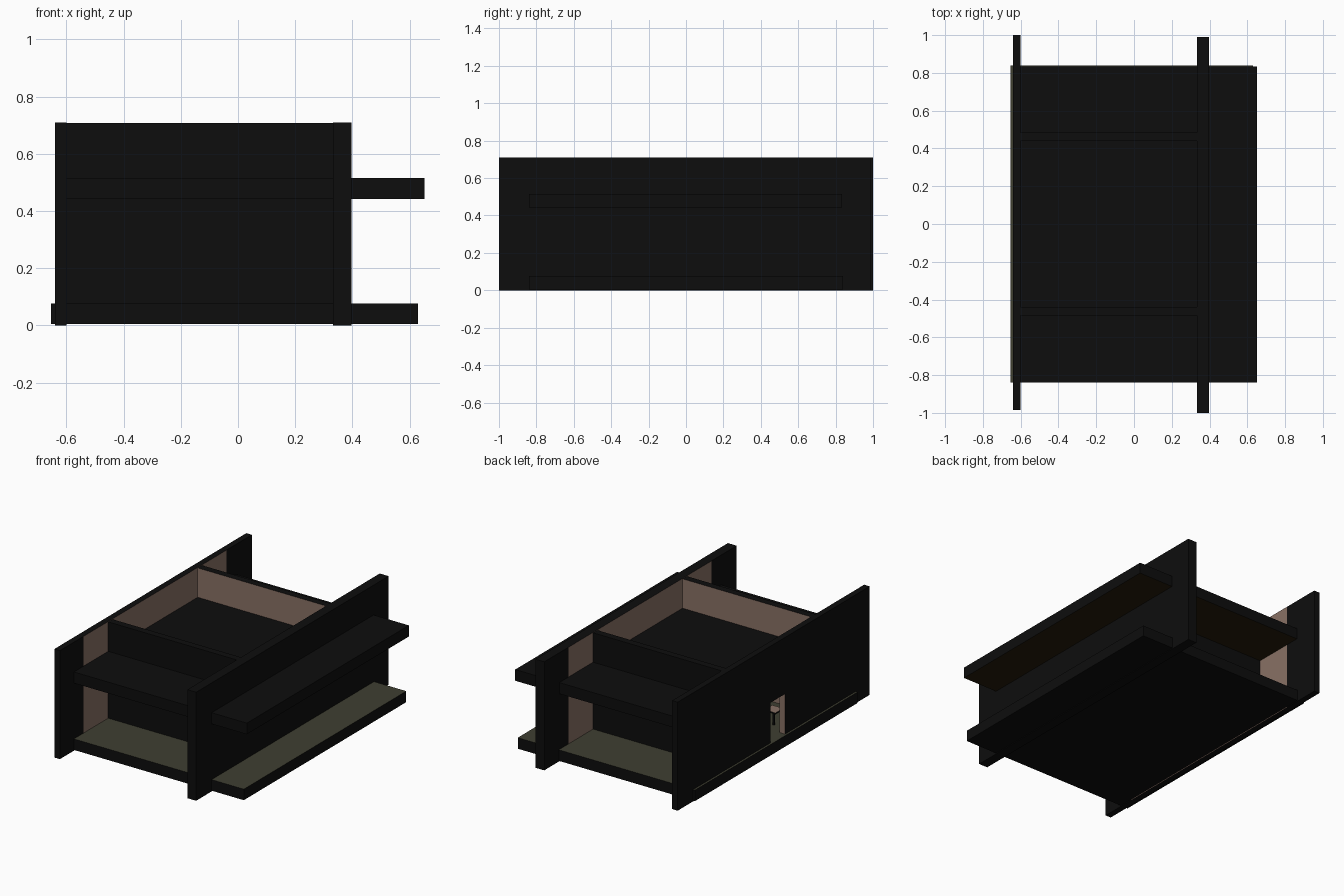
import bpy, bmesh
from mathutils import Vector

if "Cube" in bpy.data.objects:
    bpy.data.objects.remove(bpy.data.objects["Cube"])


def material(name, rgb):
    m = bpy.data.materials.new(name)
    m.diffuse_color = (*rgb, 1)
    m.use_nodes = True
    m.node_tree.nodes["Principled BSDF"].inputs["Base Color"].default_value = m.diffuse_color
    return m


BLACK = material("charcoal black", (0.004, 0.004, 0.004))
BROWN = material("warm brown", (0.25, 0.165, 0.13))
OLIVE = material("olive floor", (0.05, 0.05, 0.031))
AMBER = material("dark amber soffit", (0.018, 0.011, 0.003))


def box(name, lo, hi, accent=BROWN, accent_dir=None, cuts=(), limit=9, door=None):
    """Box whose faces pointing along accent_dir (within |y| < limit) get the accent colour."""
    lo, hi = Vector(lo), Vector(hi)
    bm = bmesh.new()
    bmesh.ops.create_cube(bm, size=1)
    for v in bm.verts:
        v.co = Vector([(lo[i] + hi[i]) / 2 + v.co[i] * (hi[i] - lo[i]) for i in range(3)])
    for axis, value in cuts:
        n = Vector((0, 0, 0))
        n[axis] = 1
        bmesh.ops.bisect_plane(bm, geom=bm.verts[:] + bm.edges[:] + bm.faces[:],
                               plane_co=n * value, plane_no=n)
    bm.normal_update()
    if accent_dir:
        for f in bm.faces:
            if f.normal.dot(Vector(accent_dir)) > 0.9 and abs(f.calc_center_median().y) < limit:
                f.material_index = 1
    if door:  # open the doorway and line it with brown jambs
        y0, y1, z0, z1 = door
        hole = []
        for f in bm.faces:
            c = f.calc_center_median()
            if abs(f.normal.x) > 0.9 and y0 < c.y < y1 and z0 < c.z < z1:
                hole.append(f)
        bmesh.ops.delete(bm, geom=hole, context='FACES')
        rim = [e for e in bm.edges if e.is_boundary]
        for f in bmesh.ops.bridge_loops(bm, edges=rim)["faces"]:
            f.material_index = 1
        bmesh.ops.recalc_face_normals(bm, faces=bm.faces[:])
    me = bpy.data.meshes.new(name)
    bm.to_mesh(me)
    bm.free()
    me.materials.append(BLACK)
    me.materials.append(accent)
    ob = bpy.data.objects.new(name, me)
    bpy.context.collection.objects.link(ob)
    return ob


# Long side walls with brown inner cladding, doorway in the left one
clad = [(1, -0.74), (1, 0.74)]
d = (-0.11, 0.04, 0.075, 0.34)
box("left_wall", (-0.64, -0.985, 0), (-0.60, 1.0, 0.71), BROWN, (1, 0, 0),
    clad + [(1, d[0]), (1, d[1]), (2, d[2]), (2, d[3])], 0.74, d)
box("right_wall", (0.333, -1.0, 0), (0.397, 0.99, 0.71), BROWN, (-1, 0, 0), clad, 0.74)

# Cross walls closing the room, brown on the inside
for s, label in ((-1, "front"), (1, "back")):
    ys = sorted((s * 0.44, s * 0.485))
    box(label + "_cross_wall", (-0.605, ys[0], 0.02), (0.34, ys[1], 0.707), BROWN, (0, -s, 0))

# Floor slab and roof slab
box("floor_slab", (-0.653, -0.84, 0.005), (0.63, 0.84, 0.077), OLIVE, (0, 0, 1),
    )
box("roof_slab", (-0.62, -0.84, 0.442), (0.652, 0.835, 0.515), AMBER, (0, 0, -1))

# Small pedestal table just inside the doorway
box("table_top", (-0.55, -0.22, 0.17), (-0.47, -0.14, 0.18), BROWN, (0, 0, 1))
box("table_leg", (-0.515, -0.185, 0.077), (-0.505, -0.175, 0.17))
